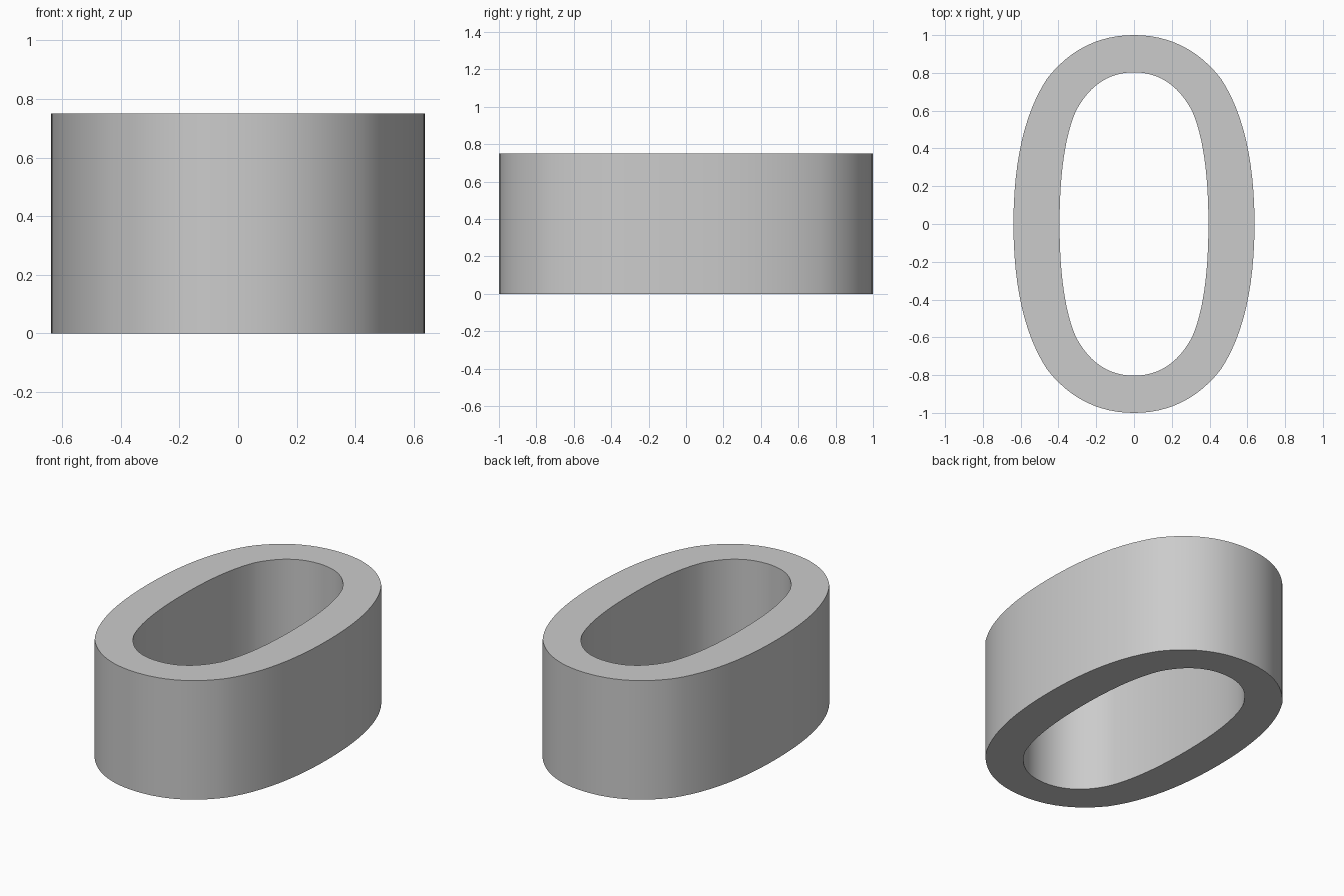
import bpy, bmesh, math

if "Cube" in bpy.data.objects:
    bpy.data.objects.remove(bpy.data.objects["Cube"])

HEIGHT = 0.75
STEPS = 12


def quarter(segments):
    """Sample joined quadratic arcs from the +y end to the +x side."""
    pts = []
    for a, c, b in segments:
        for i in range(STEPS):
            t = i / STEPS
            pts.append(tuple((1 - t) ** 2 * a[k] + 2 * t * (1 - t) * c[k] + t * t * b[k]
                             for k in (0, 1)))
    return pts + [segments[-1][2]]


def closed_loop(segments):
    """Mirror a quarter outline into a full oval."""
    q = quarter(segments)
    half = q + [(x, -y) for x, y in q[-2::-1]]
    return half + [(-x, y) for x, y in half[-2:0:-1]]


# Outer and inner oval outlines
outer = closed_loop([((0, 1), (0.28, 1), (0.46, 0.77)),
                     ((0.46, 0.77), (0.638, 0.5), (0.638, 0))])
inner = closed_loop([((0, 0.803), (0.198, 0.803), (0.307, 0.6)),
                     ((0.307, 0.6), (0.394, 0.4), (0.394, 0))])

# Oval ring: walls and end caps between the four loops
bm = bmesh.new()
rings = [[bm.verts.new((x, y, z)) for x, y in loop]
         for loop, z in ((outer, 0), (outer, HEIGHT), (inner, HEIGHT), (inner, 0))]
n = len(outer)
for r in range(4):
    a, b = rings[r], rings[(r + 1) % 4]
    for i in range(n):
        j = (i + 1) % n
        bm.faces.new((a[i], a[j], b[j], b[i]))
bmesh.ops.recalc_face_normals(bm, faces=bm.faces)

mesh = bpy.data.meshes.new("oval_ring")
bm.to_mesh(mesh)
bm.free()
ring = bpy.data.objects.new("oval_ring", mesh)
bpy.context.collection.objects.link(ring)
bpy.context.view_layer.objects.active = ring
ring.select_set(True)
bpy.ops.object.shade_smooth_by_angle(angle=math.radians(30))
